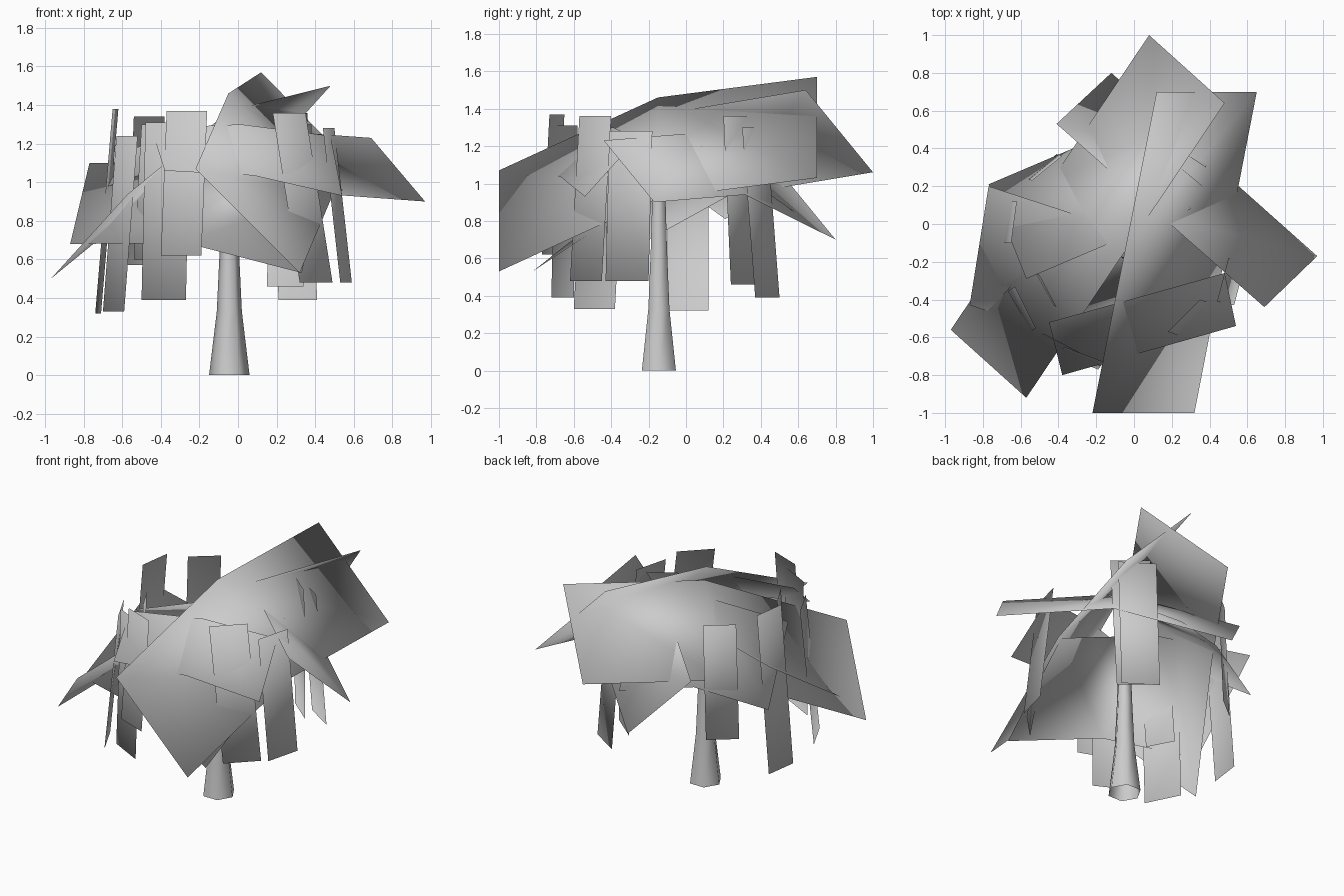
import bpy, bmesh, math
from mathutils import Vector

if "Cube" in bpy.data.objects:
    bpy.data.objects.remove(bpy.data.objects["Cube"])

CENTRE = Vector((0, 0, .92))   # leaf shading radiates from here


def make(name, verts, faces, leafy=True):
    me = bpy.data.meshes.new(name)
    me.from_pydata([tuple(v) for v in verts], [], faces)
    for p in me.polygons:
        p.use_smooth = True
    ob = bpy.data.objects.new(name, me)
    bpy.context.collection.objects.link(ob)
    if leafy:
        # face outwards, then puff the normals like a rounded crown
        mid = sum((p.center for p in me.polygons), Vector()) / len(me.polygons)
        nor = sum((p.normal for p in me.polygons), Vector())
        if nor.dot(mid - CENTRE) < 0:
            me.flip_normals()
        me.normals_split_custom_set_from_vertices(
            [(v.co - CENTRE).normalized() for v in me.vertices])
    return ob


def canopy(name, start, end, lift):
    """Bent leaf sheet: two end edges, with a raised fold half way."""
    a, b = (Vector(p) for p in start)
    c, d = (Vector(p) for p in end)
    up = Vector((0, 0, lift))
    verts = [a, b, (a + c) / 2 + up, (b + d) / 2 + up, c, d]
    return make(name, verts, [(0, 1, 3, 2), (2, 3, 5, 4)])


def hanging(name, p, q, top, bottom, drift):
    """Narrow leaf card hanging down from p-q, leaning outwards."""
    dx, dy = drift
    verts = [(p[0], p[1], top), (q[0], q[1], top),
             (q[0] + dx, q[1] + dy, bottom), (p[0] + dx, p[1] + dy, bottom)]
    return make(name, verts, [(0, 1, 2, 3)])


# trunk: six-sided flared column
rings = [(0.0, 0.105), (0.33, 0.065), (0.65, 0.05), (1.1, 0.035)]
n = 6
verts = [(-0.045 + r * math.cos(math.tau * i / n),
          -0.145 + r * math.sin(math.tau * i / n), z)
         for z, r in rings for i in range(n)]
faces = [(k * n + i, k * n + (i + 1) % n, (k + 1) * n + (i + 1) % n, (k + 1) * n + i)
         for k in range(len(rings) - 1) for i in range(n)]
make("trunk", verts, faces, leafy=False)

# large folded canopy sheets
canopy("canopy_front_back", [(-.22, -1, 1.07), (.32, -1, .53)],
       [(.12, .70, 1.57), (.65, .70, 1.03)], .14)
canopy("canopy_diagonal", [(-.97, -.56, .50), (-.57, -.92, .94)],
       [(.08, 1, 1.06), (.48, .64, 1.50)], .15)
canopy("canopy_cross", [(.97, -.17, .90), (.69, -.44, 1.23)],
       [(-.12, .80, .70), (-.41, .53, 1.03)], .14)
canopy("canopy_front", [(-.45, -.52, 1.28), (-.38, -.80, 1.06)],
       [(.48, -.26, 1.24), (.54, -.54, .93)], .04)
canopy("canopy_low", [(-.87, -.43, .68), (-.77, .20, 1.10)],
       [(.33, -.82, .53), (.43, -.19, .95)], .08)
canopy("canopy_left", [(-.77, .21, .81), (-.57, -.29, 1.17)],
       [(.10, .58, .85), (.30, .08, 1.20)], .09)

# hanging leaf cards around the rim
cards = [
    ((-.37, -.65), (-.16, -.73), 1.37, .62, (-.03, -.04)),
    ((-.48, -.58), (-.25, -.70), 1.31, .39, (-.02, -.02)),
    ((.18, -.57), (.35, -.40), 1.36, .48, (.14, -.05)),
    ((.44, -.41), (.50, -.18), 1.28, .48, (.09, -.02)),
    ((-.62, .12), (-.65, -.10), 1.38, .32, (-.09, .0)),
    ((-.63, -.33), (-.52, -.55), 1.24, .33, (-.07, -.05)),
    ((-.50, -.27), (-.41, -.44), 1.30, .60, (-.04, .02)),
    ((-.54, .23), (-.38, .36), 1.34, .57, (-.03, .01)),
    ((.18, .43), (.38, .30), 1.30, .39, (.03, .07)),
    ((.17, .36), (.36, .20), 1.36, .46, (-.02, .04)),
]
for i, c in enumerate(cards):
    hanging(f"hanging_leaves_{i + 1}", *c)
